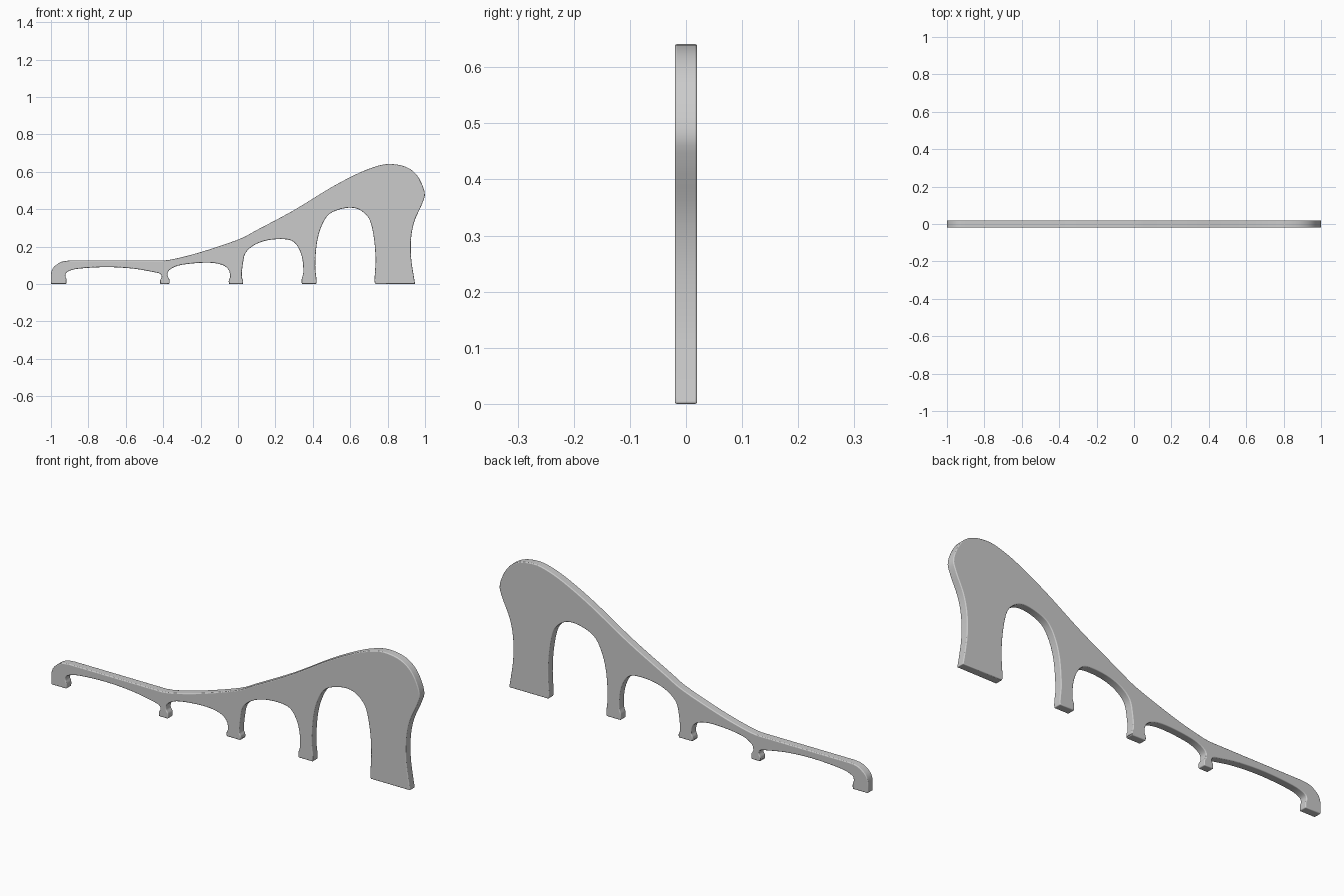
import bpy
import bmesh
from mathutils import Vector

if "Cube" in bpy.data.objects:
    bpy.data.objects.remove(bpy.data.objects["Cube"])

HALF_DEPTH = 0.02
STEPS = 4


def smooth_line(points):
    """Sample a smooth curve through the points, leaving both ends sharp."""
    p = [Vector(q) for q in points]
    p = [p[0]] + p + [p[-1]]
    out = []
    for a, b, c, d in zip(p, p[1:], p[2:], p[3:]):
        for i in range(STEPS):
            t = i / STEPS
            out.append(0.5 * (2 * b + (c - a) * t + (2 * a - 5 * b + 4 * c - d) * t * t
                              + (3 * b - a - 3 * c + d) * t ** 3))
    out.append(p[-1])
    return out


# Top edge, from the low left foot over the rounded hump to the right foot
top_left = [(-1, 0), (-1, .055), (-.985, .09), (-.945, .118), (-.9, .125)]
top_right = [(-.4, .125), (-.34, .134), (-.2, .17), (0, .237), (.1, .288), (.3, .395),
             (.5, .517), (.65, .595), (.75, .632), (.82, .641), (.9, .625), (.96, .577),
             (.998, .49), (.985, .43), (.945, .34), (.926, .25), (.925, .15),
             (.935, .07), (.947, 0)]

# Arch openings, each from its right foot to its left foot
arches = [
    [(.735, 0), (.73, .02), (.735, .12), (.73, .22), (.712, .32), (.685, .37), (.635, .403),
     (.57, .405), (.49, .375), (.447, .31), (.422, .22), (.413, .1), (.419, .03), (.419, 0)],
    [(.341, 0), (.341, .03), (.349, .06), (.345, .13), (.325, .19), (.29, .23), (.23, .24),
     (.15, .232), (.085, .207), (.04, .165), (.025, .1), (.02, .04), (.027, .02), (.027, 0)],
    [(-.049, 0), (-.049, .02), (-.042, .04), (-.05, .075), (-.08, .1), (-.14, .113),
     (-.23, .111), (-.32, .098), (-.368, .073), (-.377, .045), (-.367, .025), (-.367, 0)],
    [(-.416, 0), (-.416, .02), (-.408, .038), (-.418, .055), (-.46, .065), (-.56, .082),
     (-.7, .09), (-.85, .082), (-.91, .066), (-.923, .045), (-.917, .025), (-.917, 0)],
]

outline = smooth_line(top_left) + smooth_line(top_right)
for arch in arches:
    outline += smooth_line(arch)

# Solid slab from the outline
bm = bmesh.new()
verts = [bm.verts.new((q.x, -HALF_DEPTH, max(q.y, 0))) for q in outline]
face = bm.faces.new(verts)
new = bmesh.ops.extrude_face_region(bm, geom=[face])["geom"]
bmesh.ops.translate(bm, vec=(0, 2 * HALF_DEPTH, 0),
                    verts=[g for g in new if isinstance(g, bmesh.types.BMVert)])
bmesh.ops.recalc_face_normals(bm, faces=bm.faces)
mesh = bpy.data.meshes.new("arched_bridge")
bm.to_mesh(mesh)
bm.free()
bridge = bpy.data.objects.new("arched_bridge", mesh)
bpy.context.collection.objects.link(bridge)

# Softly rounded rims
bevel = bridge.modifiers.new("rounded_rims", "BEVEL")
bevel.width = 0.004
bevel.segments = 3
bevel.limit_method = "ANGLE"
bevel.angle_limit = 1.0
bevel.use_clamp_overlap = False

bpy.context.view_layer.objects.active = bridge
bridge.select_set(True)
bpy.ops.object.shade_smooth_by_angle(angle=0.7)
